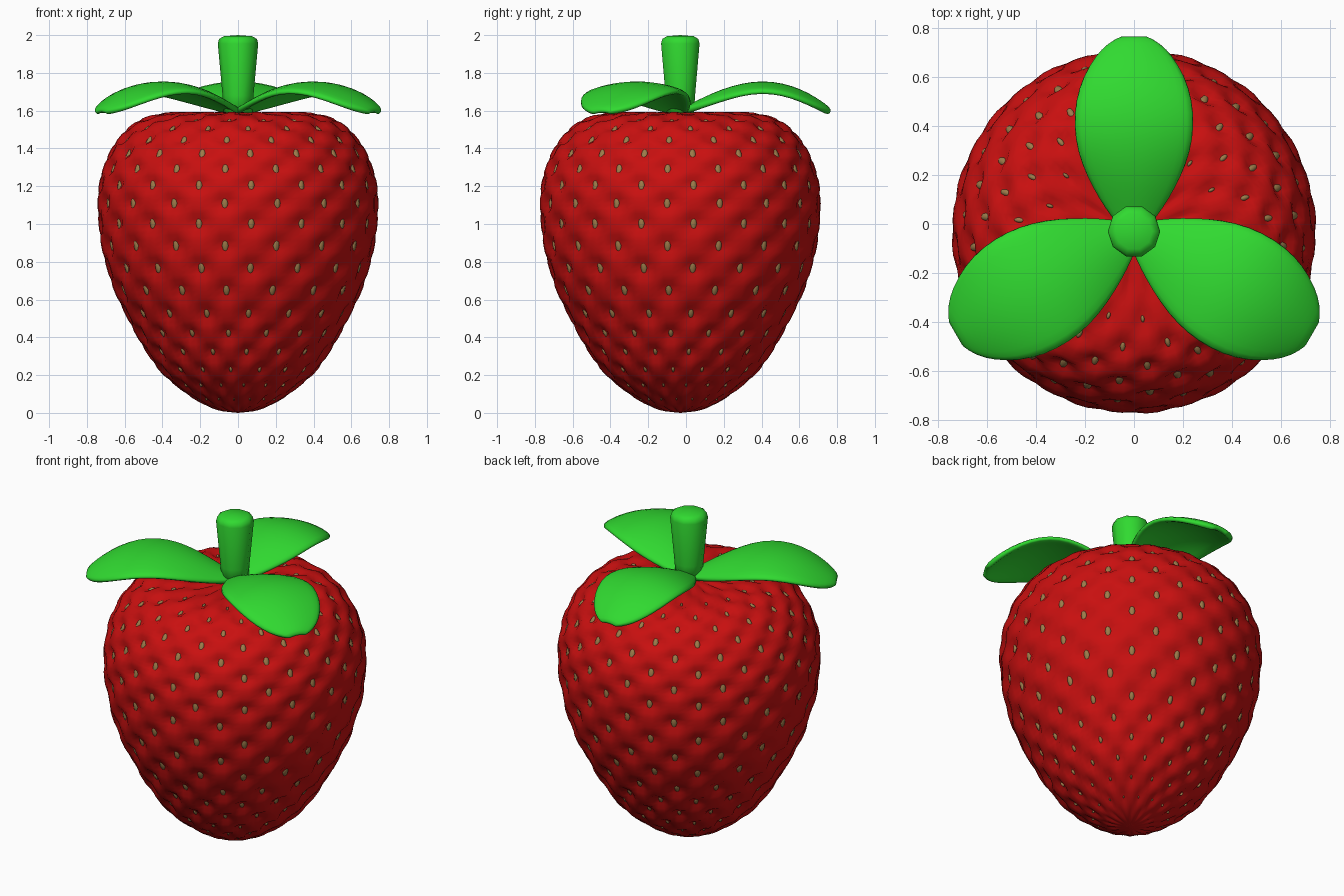
import bpy, bmesh, math
from mathutils import Vector, Matrix

default = bpy.data.objects.get("Cube")
if default:
    bpy.data.objects.remove(default)

CENTRE_Y = -0.03
COLUMNS = 16          # seeds around one row
PHASE = math.radians(-5.6)


def material(name, rgb):
    m = bpy.data.materials.new(name)
    m.use_nodes = True
    colour = (*rgb, 1)
    m.diffuse_color = colour
    bsdf = m.node_tree.nodes["Principled BSDF"]
    bsdf.inputs["Base Color"].default_value = colour
    bsdf.inputs["Roughness"].default_value = 0.6
    return m


red = material("fruit red", (0.58, 0.005, 0.005))
green = material("leaf green", (0.03, 0.7, 0.03))
tan = material("seed tan", (0.33, 0.2, 0.07))


def finish(bm, name, mat):
    bmesh.ops.recalc_face_normals(bm, faces=bm.faces)
    for f in bm.faces:
        f.smooth = True
    mesh = bpy.data.meshes.new(name)
    bm.to_mesh(mesh)
    bm.free()
    mesh.materials.append(mat)
    obj = bpy.data.objects.new(name, mesh)
    bpy.context.collection.objects.link(obj)
    return obj


# Fruit profile (radius, height): one point per row of seeds
PROFILE = [(0, 0), (.11, .015), (.22, .065), (.32, .135), (.41, .215), (.48, .31),
           (.54, .41), (.595, .515), (.655, .64), (.695, .76), (.725, .88),
           (.74, 1.0), (.745, 1.11), (.738, 1.21), (.715, 1.30), (.68, 1.385),
           (.63, 1.46), (.565, 1.525), (.48, 1.57), (.36, 1.592), (.2, 1.59), (0, 1.58)]
LAST = len(PROFILE) - 1


def profile_at(v):
    """Smooth curve through the profile points."""
    i = min(int(v), LAST - 1)
    t = v - i
    p = [Vector(PROFILE[min(max(k, 0), LAST)]) for k in range(i - 1, i + 3)]
    return (p[1] + (p[2] - p[0]) * t / 2
            + (2 * p[0] - 5 * p[1] + 4 * p[2] - p[3]) * t * t / 2
            + (3 * p[1] - p[0] - 3 * p[2] + p[3]) * t ** 3 / 2)


def normal_at(v):
    d = profile_at(min(v + .1, LAST)) - profile_at(max(v - .1, 0))
    return Vector((d.y, -d.x)).normalized()


def dimple(v, angle):
    """Depth of the staggered pits that hold the seeds."""
    wave = math.cos(COLUMNS * (angle - PHASE)) * math.cos(math.pi * v)
    fade = min(1, profile_at(v).x / 0.5)
    return 0.034 * fade * max(0, 0.25 + 0.75 * wave) ** 1.3


def fruit_point(v, angle, lift=0.0):
    p = profile_at(v) + normal_at(v) * (lift - dimple(v, angle))
    return Vector((p.x * math.sin(angle), CENTRE_Y - p.x * math.cos(angle), p.y))


# Fruit: dimpled solid of revolution
bm = bmesh.new()
AROUND, STEPS = COLUMNS * 6, LAST * 4
rings = [[bm.verts.new(fruit_point(j / 4, math.tau * i / AROUND)) for i in range(AROUND)]
         for j in range(1, STEPS)]
for low, high in zip(rings, rings[1:]):
    for i in range(AROUND):
        k = (i + 1) % AROUND
        bm.faces.new((low[i], low[k], high[k], high[i]))
for ring, (r, z) in ((rings[0], PROFILE[0]), (rings[-1], PROFILE[-1])):
    pole = bm.verts.new((0, CENTRE_Y, z))
    for i in range(AROUND):
        bm.faces.new((ring[i], ring[(i + 1) % AROUND], pole))
finish(bm, "fruit_body", red)

# Seeds: small pointed ovals, one in each pit
bm = bmesh.new()
for row in range(2, LAST - 1):
    radius = profile_at(row).x
    size = min(1, radius / 0.66) ** 1.5
    n2 = normal_at(row)
    for c in range(COLUMNS):
        angle = PHASE + math.tau * (c + (row % 2) / 2) / COLUMNS
        out = Vector((n2.x * math.sin(angle), -n2.x * math.cos(angle), n2.y))
        side = Vector((math.cos(angle), math.sin(angle), 0))
        up = out.cross(side)
        frame = Matrix((side, out, up)).transposed().to_4x4()
        place = (Matrix.Translation(fruit_point(row, angle, 0.003)) @ frame
                 @ Matrix.Diagonal((.018 * size, .012, .037 * size, 1)))
        bmesh.ops.create_uvsphere(bm, u_segments=8, v_segments=6, radius=1, matrix=place)
finish(bm, "seeds", tan)

# Leaf outline: distance along the leaf, half width, height of the midrib
LEAF = [(0, .05, 1.615), (.06, .1, 1.64), (.13, .15, 1.675), (.22, .2, 1.715),
        (.32, .237, 1.745), (.43, .253, 1.76), (.54, .245, 1.748), (.64, .215, 1.715),
        (.72, .165, 1.67), (.77, .115, 1.635), (.805, .05, 1.605)]
ACROSS = 8


def leaf(name, turn, stretch, tip_width):
    bm = bmesh.new()
    rows = []
    for along, half, z in LEAF:
        wide = half * (1 + tip_width * along)
        row = []
        for k in range(ACROSS + 1):
            s = 2 * k / ACROSS - 1
            droop = 0.045 * s * s * min(1, half / 0.2)
            row.append(bm.verts.new((s * wide, along * stretch, z - droop)))
        rows.append(row)
    for a, b in zip(rows, rows[1:]):
        for k in range(ACROSS):
            bm.faces.new((a[k], a[k + 1], b[k + 1], b[k]))
    obj = finish(bm, name, green)
    obj.location.y = CENTRE_Y
    obj.rotation_euler.z = math.radians(turn)
    thick = obj.modifiers.new("thickness", "SOLIDIFY")
    thick.thickness = 0.032
    thick.offset = -1
    soft = obj.modifiers.new("soft edges", "SUBSURF")
    soft.levels = soft.render_levels = 1


leaf("leaf_back", 0, 1, 0)
leaf("leaf_front_left", -120, 1.055, 0.12)
leaf("leaf_front_right", 120, 1.055, 0.12)

# Stem: ten sided, flaring to a rounded top
bm = bmesh.new()
SIDES = 10
rings = [[bm.verts.new((r * math.cos(math.tau * i / SIDES),
                        CENTRE_Y + r * math.sin(math.tau * i / SIDES), z))
          for i in range(SIDES)]
         for r, z in ((.075, 1.57), (.082, 1.68), (.107, 1.955), (.1, 1.98), (.075, 1.994))]
for low, high in zip(rings, rings[1:]):
    for i in range(SIDES):
        k = (i + 1) % SIDES
        bm.faces.new((low[i], low[k], high[k], high[i]))
bm.faces.new(rings[0])
top = bm.verts.new((0, CENTRE_Y, 2.0))
for i in range(SIDES):
    bm.faces.new((rings[-1][i], rings[-1][(i + 1) % SIDES], top))
finish(bm, "stem", green)
